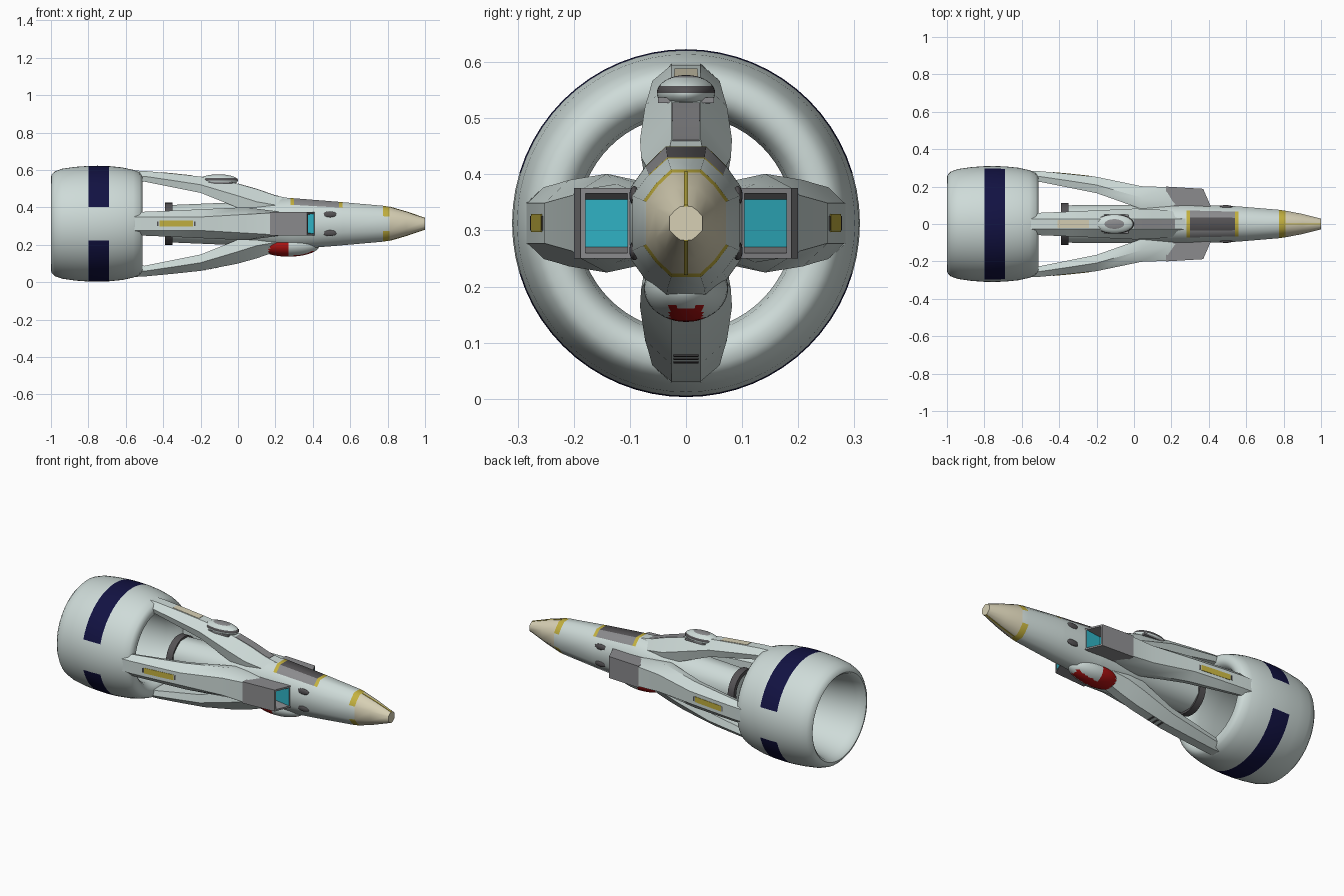
import bpy, bmesh, math
from mathutils import Vector

if "Cube" in bpy.data.objects:
    bpy.data.objects.remove(bpy.data.objects["Cube"])

CZ = 0.313  # height of the long axis


def mat(name, r, g, b):
    m = bpy.data.materials.new(name)
    m.diffuse_color = (r, g, b, 1)
    m.use_nodes = True
    m.node_tree.nodes["Principled BSDF"].inputs["Base Color"].default_value = m.diffuse_color
    return m


MATS = [mat("hull_white", .62, .71, .69), mat("navy", .006, .006, .055),
        mat("yellow", .55, .44, .05), mat("nose_beige", .68, .63, .46),
        mat("dark_grey", .09, .085, .09), mat("mid_grey", .26, .26, .27),
        mat("red", .42, .006, .006), mat("teal", .03, .45, .56)]
WHITE, NAVY, YELLOW, BEIGE, DARK, GREY, RED, TEAL = range(8)


def finish(name, bm, angle=35):
    bmesh.ops.recalc_face_normals(bm, faces=bm.faces)
    me = bpy.data.meshes.new(name)
    bm.to_mesh(me)
    bm.free()
    for m in MATS:
        me.materials.append(m)
    ob = bpy.data.objects.new(name, me)
    bpy.context.collection.objects.link(ob)
    bpy.ops.object.select_all(action='DESELECT')
    ob.select_set(True)
    bpy.context.view_layer.objects.active = ob
    bpy.ops.object.shade_smooth_by_angle(angle=math.radians(angle))
    return ob


def loft(name, sections, rule=lambda j, i: WHITE, angle=35, closed=False):
    """Skin a list of point rings; rule(station, facet) gives the colour."""
    bm = bmesh.new()
    rings = [[bm.verts.new(p) for p in s] for s in sections]
    n, count = len(rings[0]), len(rings)
    for j in range(count if closed else count - 1):
        a, b = rings[j], rings[(j + 1) % count]
        for i in range(n):
            k = (i + 1) % n
            bm.faces.new((a[i], a[k], b[k], b[i])).material_index = rule(j, i)
    if not closed:
        bm.faces.new(rings[0]).material_index = rule(0, 0)
        bm.faces.new(rings[-1]).material_index = rule(count - 2, 0)
    return finish(name, bm, angle)


def lathe(name, profile, n, rule, closed=True):
    secs = [[(x, r * math.cos(2 * math.pi * i / n), CZ + r * math.sin(2 * math.pi * i / n))
             for i in range(n)] for x, r in profile]
    return loft(name, secs, rule, 40, closed)


def ellipsoid(name, centre, radii, rule):
    bm = bmesh.new()
    bmesh.ops.create_uvsphere(bm, u_segments=48, v_segments=24, radius=1)
    for v in bm.verts:
        v.co = Vector([c + r * q for c, r, q in zip(centre, radii, v.co)])
    for f in bm.faces:
        f.material_index = rule(f.calc_center_median())
    return finish(name, bm)


def turn(x, t, r, deg):
    """Place an arm point: t across the arm, r out from the axis."""
    a = math.radians(deg)
    return (x, t * math.cos(a) + r * math.sin(a), CZ - t * math.sin(a) + r * math.cos(a))


# Engine ring with navy patches, open at the sides
RING = [(-.51, .238), (-.512, .258), (-.525, .275), (-.56, .288), (-.62, .301), (-.69, .308),
        (-.75, .31), (-.80, .309), (-.87, .304), (-.94, .294), (-.98, .28), (-.997, .262),
        (-1, .25), (-.99, .238), (-.95, .226), (-.85, .21), (-.7, .195), (-.6, .192),
        (-.55, .198), (-.525, .21), (-.513, .224)]


def ring_rule(j, i):
    s = abs(math.sin(2 * math.pi * (i + .5) / 64))
    return NAVY if j in (5, 6) and s > .29 else WHITE


lathe("engine_ring", RING, 64, ring_rule)

# Fuselage: twelve-sided loft with canopy, stripes and nose
SHAPE = [(.35, 1), (.7, .74), (1, .42), (1, -.42), (.7, -.74), (.35, -1)]
SHAPE += [(-y, z) for y, z in reversed(SHAPE)]
HULL = [(-.36, .1, .1), (0, .103, .115), (.28, .103, .137), (.30, .103, .136), (.54, .095, .117),
        (.56, .094, .115), (.775, .076, .096), (.81, .071, .09), (.9, .054, .064), (1, .029, .03)]


def hull_rule(j, i):
    x = (HULL[j][0] + HULL[j + 1][0]) / 2
    if x > .81:
        return BEIGE
    if x > .775:
        return WHITE if i in (2, 8) else YELLOW
    if .28 < x < .56 and i in (10, 11, 0):
        if x < .3 or x > .54:
            return YELLOW
        return DARK if i == 11 else GREY
    return WHITE


loft("fuselage", [[(x, w * y, CZ + h * z) for y, z in SHAPE] for x, w, h in HULL], hull_rule, 50)

# Thin stripe over the nose, top and bottom
for name, s in (("nose_stripe_top", 1), ("nose_stripe_bottom", -1)):
    loft(name, [[(x, y, CZ + s * (h + d)) for y, d in
                 ((-.004, -.004), (.004, -.004), (.004, .002), (-.004, .002))]
                for x, _, h in HULL[7:]], lambda j, i: YELLOW)

# Nozzle collar at the back of the fuselage
lathe("nozzle_collar", [(-.35, .09), (-.35, .113), (-.39, .113), (-.39, .09)], 32, lambda j, i: DARK)

# Four arms joining fuselage and ring: x, inner r, outer r, outer and middle half width
BACK = [(-.57, .215, .285, .026, .052), (-.5, .225, .282, .026, .06), (-.35, .195, .268, .026, .066),
        (-.2, .165, .252, .026, .073)]
UP = BACK + [(0, .085, .213, .026, .082), (.1, .05, .185, .026, .08),
             (.2, .05, .150, .026, .07), (.31, .05, .13, .03, .05)]
SIDE = [(x, a, b, .036, d + .004) for x, a, b, c, d in BACK]
SIDE += [(.04, .08, .202, .05, .088), (.18, .05, .197, .058, .07), (.3, .05, .1, .04, .05)]


def arm_section(s, deg):
    x, ri, ro, a, b = s
    rm = ro - .5 * (ro - ri)
    half = [(a, ro), (b, rm), (b * .85, ri)]
    pts = half + [(-t, r) for t, r in reversed(half)]
    return [turn(x, t, r, deg) for t, r in pts]


def arm_r(stations, x):
    for p, q in zip(stations, stations[1:]):
        if p[0] <= x <= q[0]:
            return p[2] + (q[2] - p[2]) * (x - p[0]) / (q[0] - p[0])


def panel(name, stations, deg, x0, x1, w0, w1, colour):
    xs = [x0] + [s[0] for s in stations if x0 < s[0] < x1] + [x1]
    secs = []
    for x in xs:
        r, w = arm_r(stations, x), w0 + (w1 - w0) * (x - x0) / (x1 - x0)
        secs.append([turn(x, t, r + d, deg) for t, d in
                     ((-w, -.003), (w, -.003), (w, .002), (-w, .002))])
    loft(name, secs, lambda j, i: colour)


for name, st, deg in (("top_arm", UP, 0), ("right_arm", SIDE, 90),
                      ("bottom_arm", UP, 180), ("left_arm", SIDE, 270)):
    loft(name, [arm_section(s, deg) for s in st])

# Coloured panels on the arms
for name, deg in (("right", 90), ("left", 270)):
    panel(name + "_arm_panel", SIDE, deg, -.42, -.24, .016, .016, YELLOW)
    for k, x in enumerate((-.432, -.235)):
        panel(f"{name}_panel_end_{k}", SIDE, deg, x, x + .008, .013, .013, DARK)
panel("top_arm_panel", UP, 0, -.41, -.24, .02, .022, BEIGE)
panel("spine_panel", UP, 0, .0, .22, .025, .024, GREY)
for k in range(3):
    panel(f"belly_vent_{k}", UP, 180, -.18 + k * .03, -.17 + k * .03, .022, .022, DARK)

# Side air intakes with raked mouths and teal inside
for name, s in (("right_intake", 1), ("left_intake", -1)):
    bm = bmesh.new()
    vs = [bm.verts.new((x, s * y, CZ + z)) for z in (-.063, .063)
          for x, y in ((.17, .07), (.17, .2), (.37, .188), (.41, .095))]
    for q in ((0, 1, 2, 3), (4, 5, 6, 7), (0, 1, 5, 4), (1, 2, 6, 5), (3, 0, 4, 7), (2, 3, 7, 6)):
        bm.faces.new([vs[i] for i in q])
    bmesh.ops.recalc_face_normals(bm, faces=bm.faces)
    for f in bm.faces:
        f.material_index = GREY
    bm.faces.ensure_lookup_table()
    mouth = bm.faces[5]
    bmesh.ops.inset_individual(bm, faces=[mouth], thickness=.014)
    deep = bmesh.ops.extrude_discrete_faces(bm, faces=[mouth])["faces"][0]
    for v in deep.verts:
        v.co.x -= .09
        v.co.z = CZ + (v.co.z - CZ) * .8
    deep.material_index = TEAL
    for e in deep.edges:
        for f in e.link_faces:
            if f != deep:
                f.normal_update()
                f.material_index = GREY if abs(f.normal.z) > .5 else TEAL
    finish(name, bm, 20)


# Belly pod: red band plus a red keel running forward
def pod_rule(c):
    return RED if .165 < c.x < .27 or (c.x > .25 and abs(c.y) < .031 and c.x < .4) else WHITE


ellipsoid("belly_pod", (.27, 0, .197), (.165, .075, .06), pod_rule)


# Turret on the top arm with a dark slit and grey roof
def turret_rule(c):
    d = math.hypot((c.x + .105) / .105, c.y / .05)
    if d < .5 and c.z > .55:
        return GREY
    return DARK if .546 < c.z < .556 and c.x > -.175 and d > .8 else WHITE


ellipsoid("turret", (-.105, 0, .545), (.105, .052, .032), turret_rule)
loft("turret_neck", [[(x, y, z) for y, z in ((-.05, .527), (.05, .527), (.05, .537), (-.05, .537))]
                     for x in (-.16, -.03)], lambda j, i: GREY)

# Dark ports on the fuselage sides and beside the turret
for sy in (1, -1):
    side = "right" if sy > 0 else "left"
    for sz in (1, -1):
        ellipsoid(f"{side}_port_{'upper' if sz > 0 else 'lower'}",
                  (.49, sy * .092, CZ + sz * .049), (.038, .009, .017), lambda c: DARK)
    ellipsoid(f"{side}_arm_port", (-.215, sy * .051, .525), (.018, .008, .014), lambda c: DARK)
